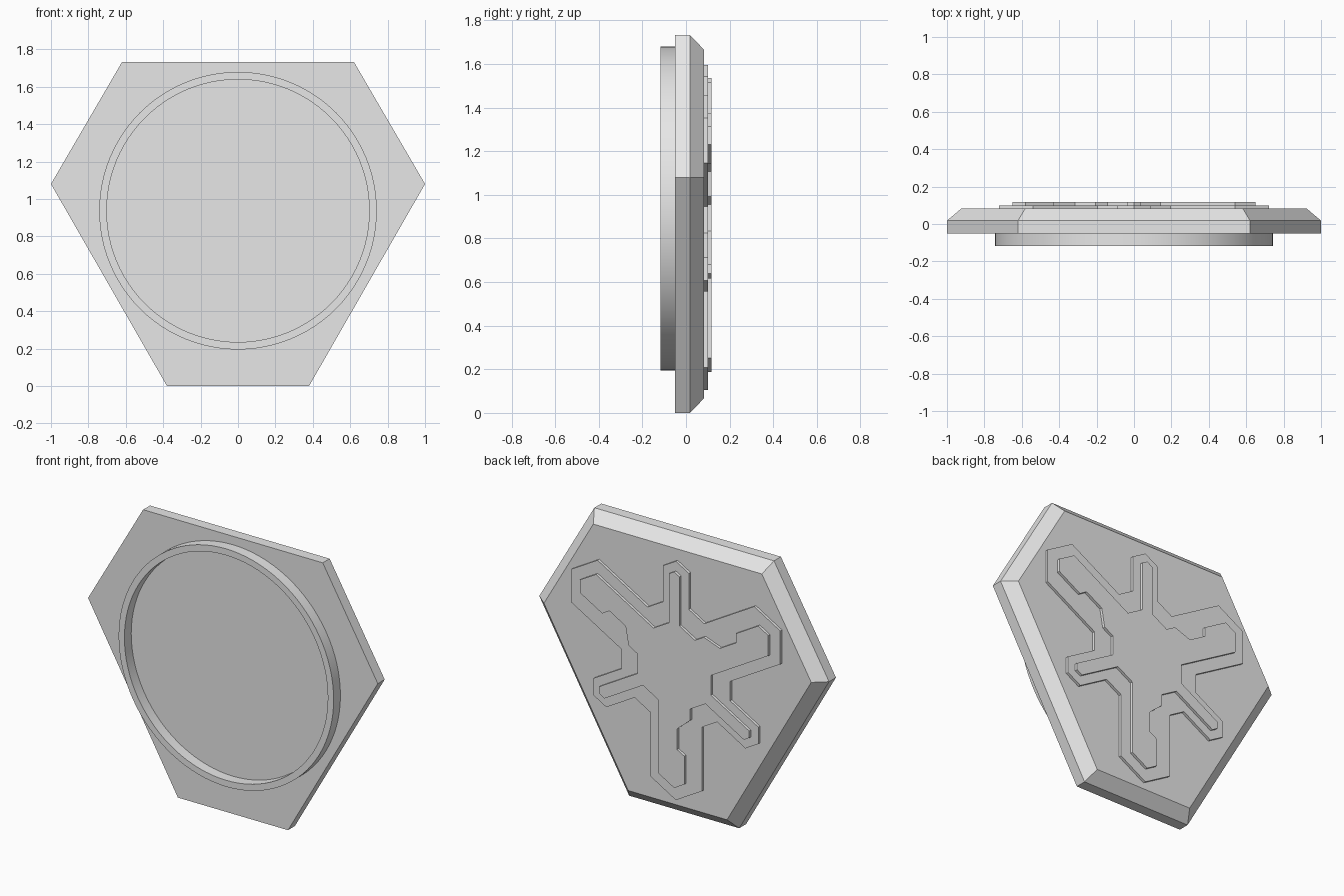
import bpy
import bmesh
from math import sin, cos, radians, tan, tau
from mathutils import Vector

cube = bpy.data.objects.get("Cube")
if cube:
    bpy.data.objects.remove(cube, do_unlink=True)

grey = bpy.data.materials.new("plain_grey")
grey.use_nodes = True
grey.diffuse_color = (0.8, 0.8, 0.8, 1)
grey.node_tree.nodes["Principled BSDF"].inputs["Base Color"].default_value = (0.8, 0.8, 0.8, 1)

CENTRE_Z = 0.937   # shared centre of the ring and the star


def make_object(name, bm):
    bmesh.ops.recalc_face_normals(bm, faces=bm.faces)
    mesh = bpy.data.meshes.new(name)
    bm.to_mesh(mesh)
    bm.free()
    mesh.materials.append(grey)
    obj = bpy.data.objects.new(name, mesh)
    bpy.context.collection.objects.link(obj)
    return obj


def prism(bm, outline, y0, y1):
    """Extrude an (x, z) outline along y and return the back face."""
    front = bm.faces.new([bm.verts.new((x, y0, z)) for x, z in outline])
    ext = bmesh.ops.extrude_face_region(bm, geom=[front], use_keep_orig=True)["geom"]
    verts = [g for g in ext if isinstance(g, bmesh.types.BMVert)]
    bmesh.ops.translate(bm, verts=verts, vec=(0, y1 - y0, 0))
    bmesh.ops.recalc_face_normals(bm, faces=bm.faces)
    return next(g for g in ext if isinstance(g, bmesh.types.BMFace))


# Six-sided plate with a chamfered back rim
half = [(0.38, 0), (1, 1.08), (0.62, 1.732)]
bm = bmesh.new()
back = prism(bm, half + [(-x, z) for x, z in reversed(half)], -0.05, 0.018)
bmesh.ops.inset_region(bm, faces=[back], thickness=0.067, use_even_offset=True)
bmesh.ops.translate(bm, verts=back.verts[:], vec=(0, 0.065, 0))
make_object("plate", bm)

# Raised round rim on the front
bm = bmesh.new()
profile = [(0.742, -0.05), (0.742, -0.117), (0.702, -0.117), (0.702, -0.05)]
SIDES = 96
loops = [[bm.verts.new((r * cos(tau * i / SIDES), y, CENTRE_Z + r * sin(tau * i / SIDES)))
          for i in range(SIDES)] for r, y in profile]
for a, b in zip(loops, loops[1:]):
    for i in range(SIDES):
        j = (i + 1) % SIDES
        bm.faces.new((a[i], a[j], b[j], b[i]))
rim = make_object("front_rim", bm)
bpy.context.view_layer.objects.active = rim
rim.select_set(True)
bpy.ops.object.shade_smooth_by_angle(angle=radians(30))
rim.select_set(False)


def star_outline(hub, wide, wide_tip, thin, thin_tip, notched=False):
    """Three wide and three thin pointed arms around a hub."""
    slope = tan(radians(30))

    def root(w):
        return (hub - w * 0.5) / cos(radians(30))

    side = wide
    arm = [(root(wide), -wide)]
    if notched:
        side = 0.07
        arm += [(0.30, -wide), (0.376, -0.02), (0.505, -0.02), (0.533, -side)]
    arm += [(wide_tip - side * slope, -side), (wide_tip, 0),
            (wide_tip - wide * slope, wide), (root(wide), wide)]
    thin_end = thin_tip - thin * slope
    spike = [(root(thin), -thin), (thin_end, -thin), (thin_tip, 0),
             (thin_end, thin), (root(thin), thin)]
    points = []
    for k in range(3):
        for part, turn in ((arm, -90), (spike, -30)):
            a = radians(turn + 120 * k)
            points += [(u * cos(a) - v * sin(a), CENTRE_Z + u * sin(a) + v * cos(a))
                       for u, v in part]
    return points


# Two stacked star layers on the back
bm = bmesh.new()
prism(bm, star_outline(0.375, 0.18, 0.832, 0.09, 0.658), 0.075, 0.1)
make_object("star_base", bm)

bm = bmesh.new()
prism(bm, star_outline(0.253, 0.11, 0.75, 0.037, 0.598, notched=True), 0.095, 0.117)
make_object("star_top", bm)
